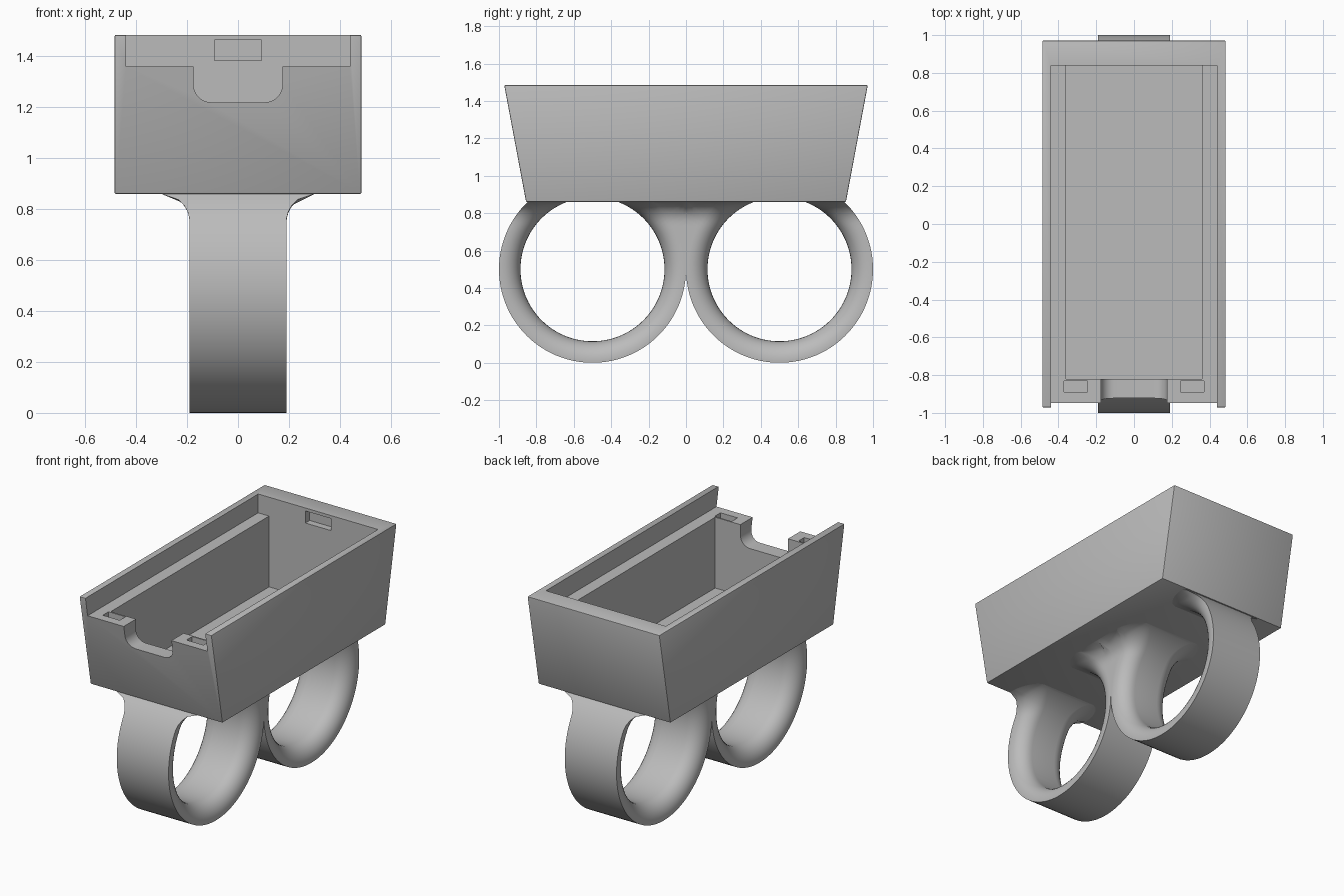
import bpy, bmesh, math

if "Cube" in bpy.data.objects:
    bpy.data.objects.remove(bpy.data.objects["Cube"])

grey = bpy.data.materials.new("light grey plastic")
grey.diffuse_color = (0.5, 0.5, 0.5, 1)
grey.use_nodes = True
grey.node_tree.nodes["Principled BSDF"].inputs["Base Color"].default_value = grey.diffuse_color

Z_BASE, Z_LEDGE, Z_TOP = 0.86, 1.36, 1.485


def make_object(name, bm):
    bmesh.ops.remove_doubles(bm, verts=bm.verts, dist=1e-5)
    bmesh.ops.recalc_face_normals(bm, faces=bm.faces)
    me = bpy.data.meshes.new(name)
    bm.to_mesh(me)
    bm.free()
    ob = bpy.data.objects.new(name, me)
    bpy.context.collection.objects.link(ob)
    me.materials.append(grey)
    return ob


def block(name, x, y, z, y_top=None):
    """Box between x, y, z ranges; y_top gives a different y range at the top."""
    bm = bmesh.new()
    rings = []
    for zz, yy in ((z[0], y), (z[1], y_top or y)):
        rings.append([bm.verts.new((a, b, zz)) for a, b in
                      ((x[0], yy[0]), (x[1], yy[0]), (x[1], yy[1]), (x[0], yy[1]))])
    lo, hi = rings
    bm.faces.new(lo)
    bm.faces.new(hi)
    for i in range(4):
        j = (i + 1) % 4
        bm.faces.new((lo[i], lo[j], hi[j], hi[i]))
    return make_object(name, bm)


def smooth(ob, angle):
    bpy.ops.object.select_all(action='DESELECT')
    bpy.context.view_layer.objects.active = ob
    ob.select_set(True)
    bpy.ops.object.shade_smooth_by_angle(angle=math.radians(angle))


# Tapered case with slightly softened edges
case = block("case", (-0.485, 0.485), (-0.855, 0.855), (Z_BASE, Z_TOP), (-0.972, 0.972))
bev = case.modifiers.new("soft edges", 'BEVEL')
bev.width, bev.segments = 0.006, 2

# Finger notch cutter with rounded lower corners
bm = bmesh.new()
outline = [(0.175, 1.6)]
for side, start in ((1, 0), (-1, -90)):
    for k in range(9):
        a = math.radians(start - 90 * k / 8)
        outline.append((side * 0.105 + 0.07 * math.cos(a), 1.29 + 0.07 * math.sin(a)))
outline.append((-0.175, 1.6))
front = bm.faces.new([bm.verts.new((x, -1.1, z)) for x, z in outline])
ext = bmesh.ops.extrude_face_region(bm, geom=[front])
bmesh.ops.translate(bm, vec=(0, 0.32, 0),
                    verts=[g for g in ext["geom"] if isinstance(g, bmesh.types.BMVert)])
notch = make_object("notch_cutter", bm)

# Lid recess, main cavity, latch slots
cutters = [
    block("cavity_cutter", (-0.36, 0.36), (-0.82, 0.84), (0.89, 1.45)),
    block("lid_cutter", (-0.44, 0.44), (-1.2, 0.84), (Z_LEDGE, 1.7)),
    notch,
    block("back_slot_cutter", (-0.093, 0.093), (0.8, 0.885), (1.385, 1.465)),
]
for s in (-1, 1):
    cutters.append(block("front_slot_cutter", sorted((s * 0.245, s * 0.37)),
                         (-0.89, -0.83), (1.30, 1.42)))
for c in cutters:
    mod = case.modifiers.new(c.name, 'BOOLEAN')
    mod.operation, mod.solver, mod.object = 'DIFFERENCE', 'EXACT', c
bpy.context.view_layer.objects.active = case
case.select_set(True)
for m in list(case.modifiers):
    bpy.ops.object.modifier_apply(modifier=m.name)
for c in cutters:
    bpy.data.objects.remove(c)
smooth(case, 30)

# Finger rings: polar sweep with a rounded inner edge and a flare under the case
R_IN, R_OUT, RISE, ROUND, FLARE = 0.385, 0.5, 0.36, 0.1, 0.11


def outer_radius(t):
    s, c = math.sin(t), math.cos(t)
    r = R_OUT / c if c > 0 and s > 0 else R_OUT
    return min(r, RISE / s) if s > 0 else r


def half_width(r, z):
    d = max(0.0, R_IN + ROUND - r)
    w = 0.09 + math.sqrt(max(0.0, ROUND ** 2 - d * d))
    f = min(max(0.0, z - (RISE - FLARE)), FLARE)
    return w + FLARE - math.sqrt(FLARE ** 2 - f * f)


def span(a, b, n):
    return [a + (b - a) * i / n for i in range(n)]


gap = math.asin(RISE / R_IN)
meet = math.asin(RISE / R_OUT)
corner = math.atan(RISE / R_OUT)
full = 2 * math.pi
angles = (span(math.pi - gap, math.pi - meet, 10) + span(math.pi - meet, full, 64)
          + span(full, full + corner, 14) + span(full + corner, full + gap, 14) + [full + gap])

bm = bmesh.new()
for s in (-1, 1):
    loops = []
    for t in angles:
        r_max = outer_radius(t)
        inner = min(ROUND, r_max - R_IN)
        radii = [R_IN + inner * (1 - math.cos(math.pi / 2 * k / 8)) for k in range(9)]
        mid = radii[-1]
        radii += [mid + (r_max - mid) * k / 5 for k in range(1, 6)]
        pts = []
        for r in radii:
            u, z = r * math.cos(t), r * math.sin(t)
            pts.append((half_width(r, z), s * (0.5 - u), 0.5 + z))
        pts += [(-x, y, z) for x, y, z in reversed(pts)]
        loops.append([bm.verts.new(p) for p in pts])
    n = len(loops[0])
    for i in range(len(loops) - 1):
        a, b = loops[i], loops[i + 1]
        middle = (angles[i] + angles[i + 1]) / 2
        for k in range(n):
            # skip hidden outer strips where the ring meets the case or its twin
            if k == n // 2 - 1 and not math.pi - meet < middle < full:
                continue
            j = (k + 1) % n
            bm.faces.new((a[k], a[j], b[j], b[k]))
bmesh.ops.dissolve_degenerate(bm, dist=1e-5, edges=bm.edges)
rings = make_object("finger_rings", bm)
smooth(rings, 35)
